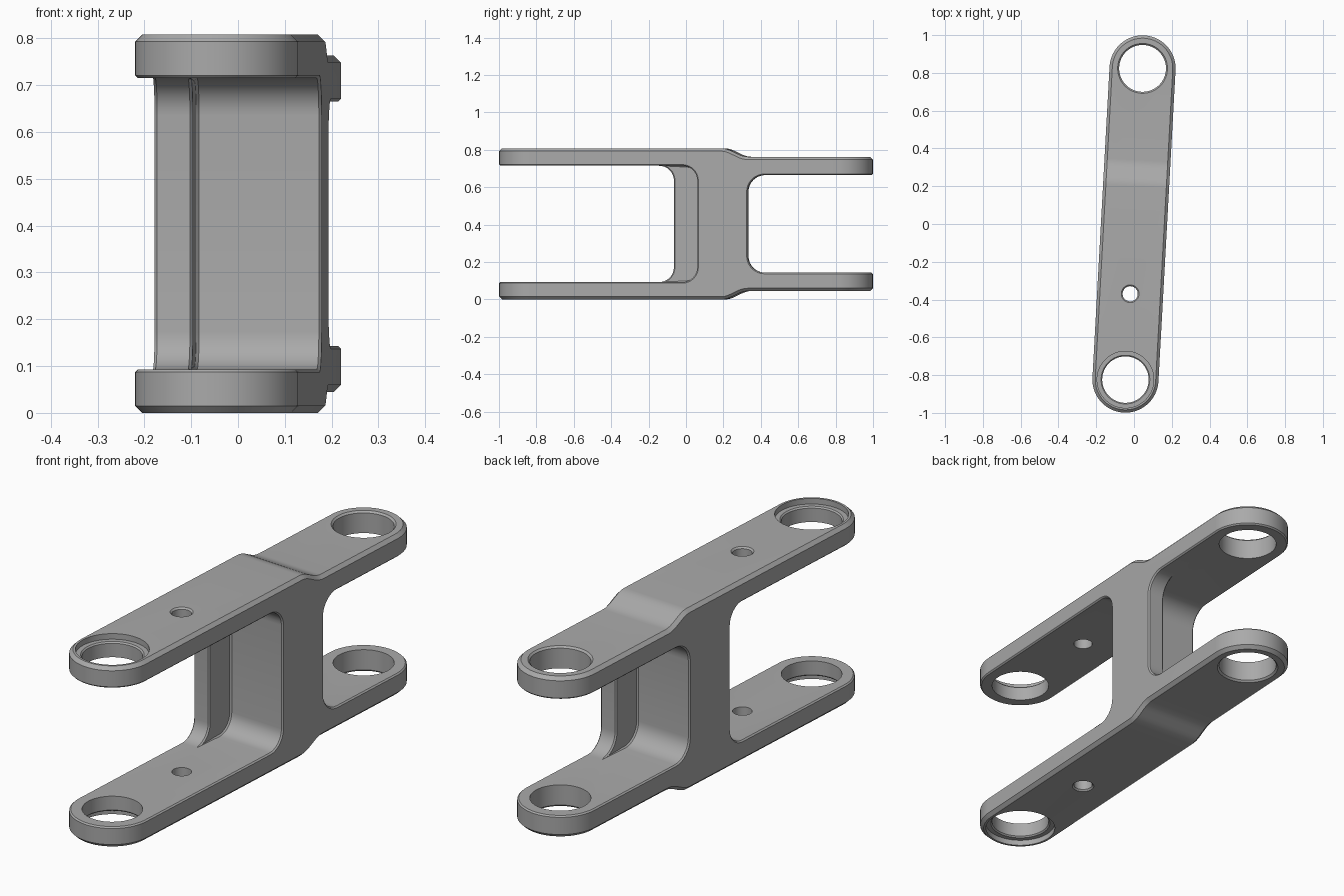
import bpy, bmesh, math
from mathutils import Matrix, Vector

default = bpy.data.objects.get("Cube")
if default:
    bpy.data.objects.remove(default, do_unlink=True)

HEIGHT, RADIUS, PIVOT = 0.808, 0.175, 0.825
TILT = Matrix.Rotation(-math.atan(0.055), 4, 'Z')

metal = bpy.data.materials.new("plain grey metal")
metal.use_nodes = True
grey = (0.4, 0.4, 0.4, 1)
metal.diffuse_color = grey
metal.node_tree.nodes["Principled BSDF"].inputs["Base Color"].default_value = grey


def prism(name, points, direction):
    """Closed polygon pushed along a direction."""
    bm = bmesh.new()
    face = bm.faces.new([bm.verts.new(p) for p in points])
    top = bmesh.ops.extrude_face_region(bm, geom=[face])["geom"]
    bmesh.ops.translate(bm, vec=Vector(direction),
                        verts=[v for v in top if isinstance(v, bmesh.types.BMVert)])
    bmesh.ops.recalc_face_normals(bm, faces=bm.faces)
    mesh = bpy.data.meshes.new(name)
    bm.to_mesh(mesh)
    bm.free()
    obj = bpy.data.objects.new(name, mesh)
    bpy.context.collection.objects.link(obj)
    return obj


def arc(cx, cy, r, start, end, n):
    return [(cx + r * math.cos(a), cy + r * math.sin(a))
            for a in (math.radians(start + (end - start) * i / n) for i in range(n + 1))]


helpers = []


def cut(body, cutter, operation='DIFFERENCE'):
    cutter.hide_render = True
    helpers.append(cutter)
    mod = body.modifiers.new(cutter.name, 'BOOLEAN')
    mod.operation, mod.solver, mod.object = operation, 'EXACT', cutter


def chamfer(body, width, angle):
    flat = body.modifiers.new("merge_flats", 'DECIMATE')
    flat.decimate_type, flat.angle_limit = 'DISSOLVE', 0.005
    mod = body.modifiers.new("chamfer", 'BEVEL')
    mod.width, mod.segments, mod.use_clamp_overlap = width, 1, False
    mod.limit_method, mod.angle_limit = 'ANGLE', math.radians(angle)


def slot(name, wall, side, gap, r, x0, x1):
    """Rounded opening between the arms, ending at the wall position."""
    lo, hi = gap, HEIGHT - gap
    yz = [(side * 1.5, lo)]
    yz += [(wall + side * (r - y), z) for y, z in arc(0, lo + r, r, -90, 0, 8)]
    yz += [(wall + side * (r - y), z) for y, z in arc(0, hi - r, r, 0, 90, 8)]
    yz.append((side * 1.5, hi))
    return prism(name, [(x0, y, z) for y, z in yz], (x1 - x0, 0, 0))


def lathe(name, y, profile, n=64):
    """Stack of rings around a vertical axis, closed at both ends."""
    bm = bmesh.new()
    rings = [[bm.verts.new((px, py, z)) for px, py in arc(0, y, r, 0, 360 - 360 / n, n - 1)]
             for r, z in profile]
    for a, b in zip(rings, rings[1:]):
        for i in range(n):
            j = (i + 1) % n
            bm.faces.new((a[i], a[j], b[j], b[i]))
    bm.faces.new(rings[0])
    bm.faces.new(rings[-1])
    bmesh.ops.recalc_face_normals(bm, faces=bm.faces)
    mesh = bpy.data.meshes.new(name)
    bm.to_mesh(mesh)
    bm.free()
    obj = bpy.data.objects.new(name, mesh)
    bpy.context.collection.objects.link(obj)
    return obj


def hole(name, y, r, lip, bottom):
    """Through hole whose outer rims are chamfered."""
    half = [(r + lip, -0.1), (r + lip, bottom), (r, bottom + lip)]
    return lathe(name, y, half + [(a, HEIGHT - z) for a, z in reversed(half)])


# Link body: side outline with stepped-in rear, trimmed to a round-ended plan
step = [(0.2 + 0.14 * i / 10, 0.0225 * (1 - math.cos(math.pi * i / 10))) for i in range(11)]
low = [(-1.5, 0)] + step + [(1.5, 0.045)]
side = low + [(y, HEIGHT - z) for y, z in reversed(low)]
link = prism("link_arm", [(-0.5, y, z) for y, z in side], (1, 0, 0))
plan = arc(0, PIVOT, RADIUS, 0, 180, 32) + arc(0, -PIVOT, RADIUS, 180, 360, 32)
cut(link, prism("plan_outline", [(x, y, -0.5) for x, y in plan], (0, 0, 2)), 'INTERSECT')
chamfer(link, 0.015, 40)

# Fork openings with a deeper pocket on opposite sides of the web
cut(link, slot("front_slot", -0.07, -1, 0.093, 0.08, -1, 1))
cut(link, slot("front_pocket", 0.07, -1, 0.093, 0.08, -0.093, 1))
cut(link, slot("rear_slot", 0.34, 1, 0.143, 0.09, -1, 1))
cut(link, slot("rear_pocket", 0.2, 1, 0.143, 0.09, -1, 0.093))
chamfer(link, 0.006, 55)

# Pivot holes, bearing seats and small pin holes
cut(link, hole("front_pivot", -PIVOT, 0.123, 0.006, 0.025))
for name, z0, z1 in (("lower_seat", -0.1, 0.025), ("upper_seat", HEIGHT - 0.025, HEIGHT + 0.1)):
    cut(link, lathe(name, -PIVOT, [(0.15, z0), (0.15, z1)]))
cut(link, hole("rear_pivot", PIVOT, 0.124, 0.008, 0.045))
cut(link, hole("pin_hole", -0.37, 0.04, 0.007, 0))

# Bake the part and drop the cutters
bpy.context.view_layer.update()
graph = bpy.context.evaluated_depsgraph_get()
baked = bpy.data.meshes.new_from_object(link.evaluated_get(graph))
link.modifiers.clear()
link.data = baked
for obj in helpers:
    bpy.data.objects.remove(obj, do_unlink=True)
baked.transform(TILT)
baked.materials.clear()
baked.materials.append(metal)

bpy.ops.object.select_all(action='DESELECT')
link.select_set(True)
bpy.context.view_layer.objects.active = link
bpy.ops.object.shade_smooth_by_angle(angle=math.radians(30))
